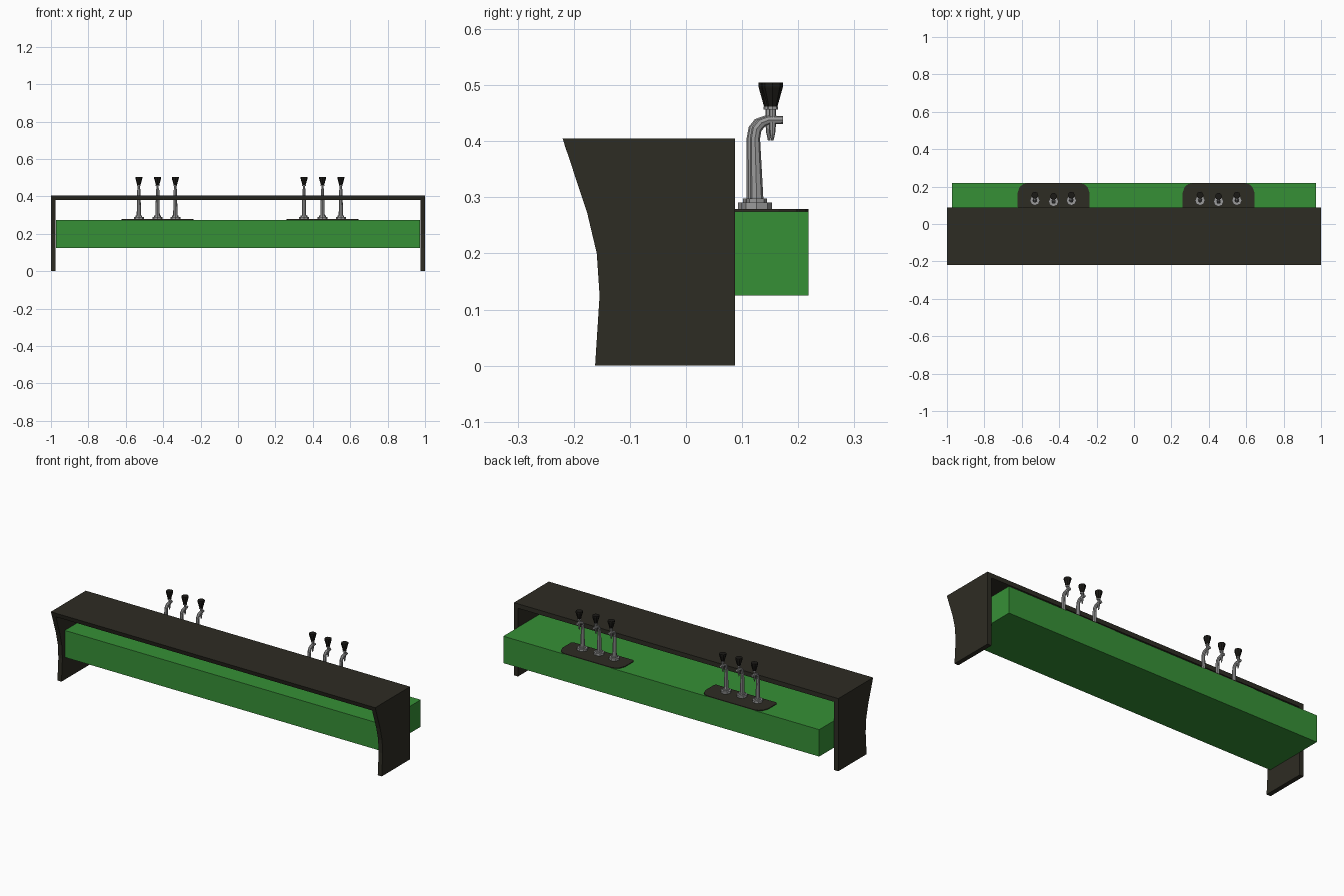
import bpy, bmesh
from mathutils import Vector

cube = bpy.data.objects.get("Cube")
if cube:
    bpy.data.objects.remove(cube)


def material(name, rgb):
    m = bpy.data.materials.new(name)
    m.use_nodes = True
    m.diffuse_color = (*rgb, 1)
    m.node_tree.nodes["Principled BSDF"].inputs["Base Color"].default_value = (*rgb, 1)
    return m


DARK = material("dark brown", (0.027, 0.025, 0.017))
GREEN = material("green", (0.037, 0.28, 0.037))
METAL = material("grey metal", (0.33, 0.33, 0.33))
BLACK = material("black", (0.011, 0.010, 0.008))


def finish(name, bm, mat):
    bmesh.ops.recalc_face_normals(bm, faces=bm.faces)
    mesh = bpy.data.meshes.new(name)
    bm.to_mesh(mesh)
    bm.free()
    mesh.materials.append(mat)
    ob = bpy.data.objects.new(name, mesh)
    bpy.context.collection.objects.link(ob)
    return ob


def prism(name, points, offset, mat):
    """Extrude a closed outline along an offset."""
    bm = bmesh.new()
    face = bm.faces.new([bm.verts.new(p) for p in points])
    new = bmesh.ops.extrude_face_region(bm, geom=[face])["geom"]
    bmesh.ops.translate(bm, vec=offset, verts=[v for v in new if isinstance(v, bmesh.types.BMVert)])
    return finish(name, bm, mat)


def box(name, lo, hi, mat):
    pts = [(lo[0], lo[1], lo[2]), (hi[0], lo[1], lo[2]), (hi[0], hi[1], lo[2]), (lo[0], hi[1], lo[2])]
    return prism(name, pts, (0, 0, hi[2] - lo[2]), mat)


def loft(name, rings, sides, mat):
    """Skin circular rings given as (y, z, radius, axis direction in yz)."""
    bm = bmesh.new()
    loops = []
    for y, z, r, axis in rings:
        quat = Vector((0, 0, 1)).rotation_difference(Vector((0, *axis)))
        ring = bmesh.ops.create_circle(bm, segments=sides, radius=r)["verts"]
        for v in ring:
            v.co = quat @ v.co + Vector((0, y, z))
        loops.append(ring)
    for a, b in zip(loops, loops[1:]):
        for i in range(sides):
            j = (i + 1) % sides
            bm.faces.new((a[i], a[j], b[j], b[i]))
    bm.faces.new(loops[0])
    bm.faces.new(loops[-1])
    return finish(name, bm, mat)


# Curved end panels and the top board between them
BACK, TOP, THICK = 0.087, 0.405, 0.025
side = [(-0.22, TOP), (-0.176, 0.272), (-0.159, 0.2), (-0.154, 0.125),
        (-0.162, 0), (BACK, 0), (BACK, TOP)]
for label, x in (("right", -1), ("left", 1 - THICK)):
    prism(label + "_end_panel", [(x, y, z) for y, z in side], (THICK, 0, 0), DARK)
board = [(-0.22, TOP), (-0.212, 0.38), (BACK, 0.38), (BACK, TOP)]
prism("top_board", [(THICK - 1, y, z) for y, z in board], (2 - 2 * THICK, 0, 0), DARK)

# Long counter body
box("counter_body", (-0.974, -0.134, 0.125), (0.974, 0.218, 0.275), GREEN)

# Drip plates with rounded rear corners
half = [(0.187, 0.082), (0.193, 0.092), (0.193, 0.165), (0.182, 0.196), (0.165, 0.212), (0.142, 0.218)]
for label, cx in (("right", -0.43), ("left", 0.452)):
    outline = half + [(-x, y) for x, y in reversed(half)]
    prism(label + "_drip_plate", [(cx + x, y, 0.274) for x, y in outline], (0, 0, 0.005), DARK)

# Taps, three on each plate
UP = (0, 1)
flange = [(0.125, z, r, UP) for z, r in
          ((0.278, 0.027), (0.291, 0.027), (0.291, 0.018), (0.298, 0.018))]
neck = [(0.125, 0.296, 0.012, UP), (0.122, 0.405, 0.009, UP), (0.125, 0.422, 0.009, (0.4, 0.9)),
        (0.134, 0.433, 0.009, (0.7, 0.7)), (0.147, 0.438, 0.008, (1, 0.1)), (0.172, 0.438, 0.007, (1, 0))]
spout = [(0.153, z, r, UP) for z, r in ((0.436, 0.007), (0.415, 0.005), (0.401, 0.002))]
collar = [(0.153, z, r, UP) for z, r in
          ((0.438, 0.006), (0.457, 0.006), (0.457, 0.010), (0.462, 0.010))]
knob = [(0.153, z, r, UP) for z, r in ((0.462, 0.009), (0.496, 0.0185), (0.505, 0.0185))]
parts = (("flange", flange, METAL), ("neck", neck, METAL), ("spout", spout, METAL),
         ("collar", collar, METAL), ("knob", knob, BLACK))
for label, xs in (("right", (-0.53, -0.43, -0.335)), ("left", (0.353, 0.452, 0.55))):
    for n, x in enumerate(xs):
        for part, rings, mat in parts:
            ob = loft(f"{label}_tap_{n + 1}_{part}", rings, 8, mat)
            ob.location = (x, -0.005 if n == 1 else 0.001, 0)
